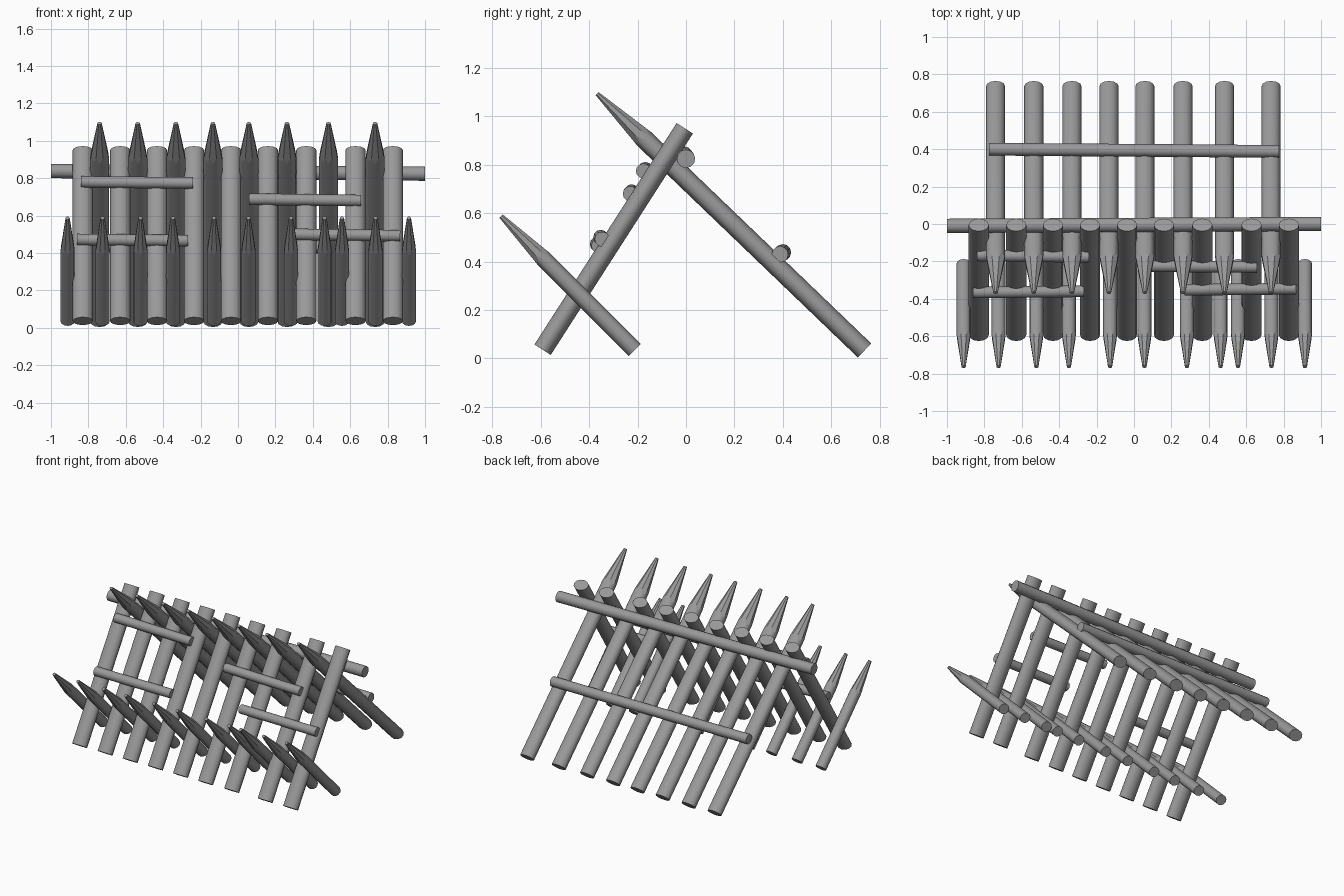
import bpy, bmesh, math
from mathutils import Vector, Matrix

cube = bpy.data.objects.get("Cube")
if cube:
    bpy.data.objects.remove(cube, do_unlink=True)

GREY = (0.32, 0.32, 0.32, 1)
wood = bpy.data.materials.new("grey_wood")
wood.use_nodes = True
wood.diffuse_color = GREY
wood.node_tree.nodes["Principled BSDF"].inputs["Base Color"].default_value = GREY
SIDES, FACETS = 12, 8


def log(name, start, end, radii, side_axis, taper=0, tip=0.25):
    """Round log from start to end; taper is the length of a whittled point."""
    start, end = Vector(start), Vector(end)
    axis = end - start
    length = axis.length
    bm = bmesh.new()
    bmesh.ops.create_cone(bm, cap_ends=True, segments=SIDES, radius1=1, radius2=1,
                          depth=length, matrix=Matrix.Translation((0, 0, length / 2)))
    for f in bm.faces:
        f.smooth = len(f.verts) == 4
    # Whittle the point with flat cuts
    if taper:
        for i in range(FACETS):
            a = math.tau * i / FACETS
            out = Vector((math.cos(a), math.sin(a), 0))
            cut = bmesh.ops.bisect_plane(
                bm, geom=bm.verts[:] + bm.edges[:] + bm.faces[:], dist=1e-6,
                plane_co=out + Vector((0, 0, length - taper)),
                plane_no=(out * taper + Vector((0, 0, 1 - tip))).normalized(),
                clear_outer=True)
            rim = [e for e in cut["geom_cut"] if isinstance(e, bmesh.types.BMEdge)]
            for f in bmesh.ops.edgeloop_fill(bm, edges=rim)["faces"]:
                f.smooth = False
        bmesh.ops.recalc_face_normals(bm, faces=bm.faces[:])
    # Stretch to the oval section and lay along the axis
    z = axis.normalized()
    x = Vector(side_axis)
    x = (x - z * x.dot(z)).normalized()
    turn = Matrix((x, z.cross(x), z)).transposed().to_4x4()
    bm.transform(Matrix.Translation(start) @ turn @ Matrix.Diagonal((*radii, 1, 1)))
    mesh = bpy.data.meshes.new(name)
    bm.to_mesh(mesh)
    bm.free()
    mesh.materials.append(wood)
    obj = bpy.data.objects.new(name, mesh)
    bpy.context.collection.objects.link(obj)


def row(name, xs, low, high, radii, **point):
    for i, x in enumerate(xs, 1):
        log(f"{name}_{i}", (x, *low), (x, *high), radii, (1, 0, 0), **point)


def beam(name, start, end, r):
    log(name, start, end, (r, r), (0, 1, 0))


# Leaning front posts
row("front_post", (-.83, -.63, -.433, -.235, -.037, .16, .365, .628, .828),
    (-.592, .036), (-.005, .95), (.054, .04))

# Long pointed stakes reaching from the back over the ridge
row("long_stake", (-.74, -.536, -.332, -.134, .058, .262, .484, .733),
    (.737, .033), (-.367, 1.093), (.051, .04), taper=.27, tip=.22)

# Short pointed stakes in front
row("short_stake", (-.911, -.724, -.522, -.348, -.128, .056, .283, .463, .556, .735, .914),
    (-.212, .035), (-.763, .587), (.038, .035), taper=.25, tip=.28)

# Crossing beams
beam("ridge_beam", (-1, -.01, .838), (1, 0, .824), .038)
beam("back_beam", (-.775, .4, .438), (.775, .388, .43), .034)

# Short rails on the front posts
beam("upper_left_rail", (-.84, -.168, .78), (-.24, -.176, .774), .031)
beam("lower_left_rail", (-.86, -.366, .472), (-.267, -.36, .466), .031)
beam("upper_right_rail", (.06, -.225, .688), (.658, -.23, .68), .031)
beam("lower_right_rail", (.27, -.352, .5), (.867, -.346, .492), .031)
